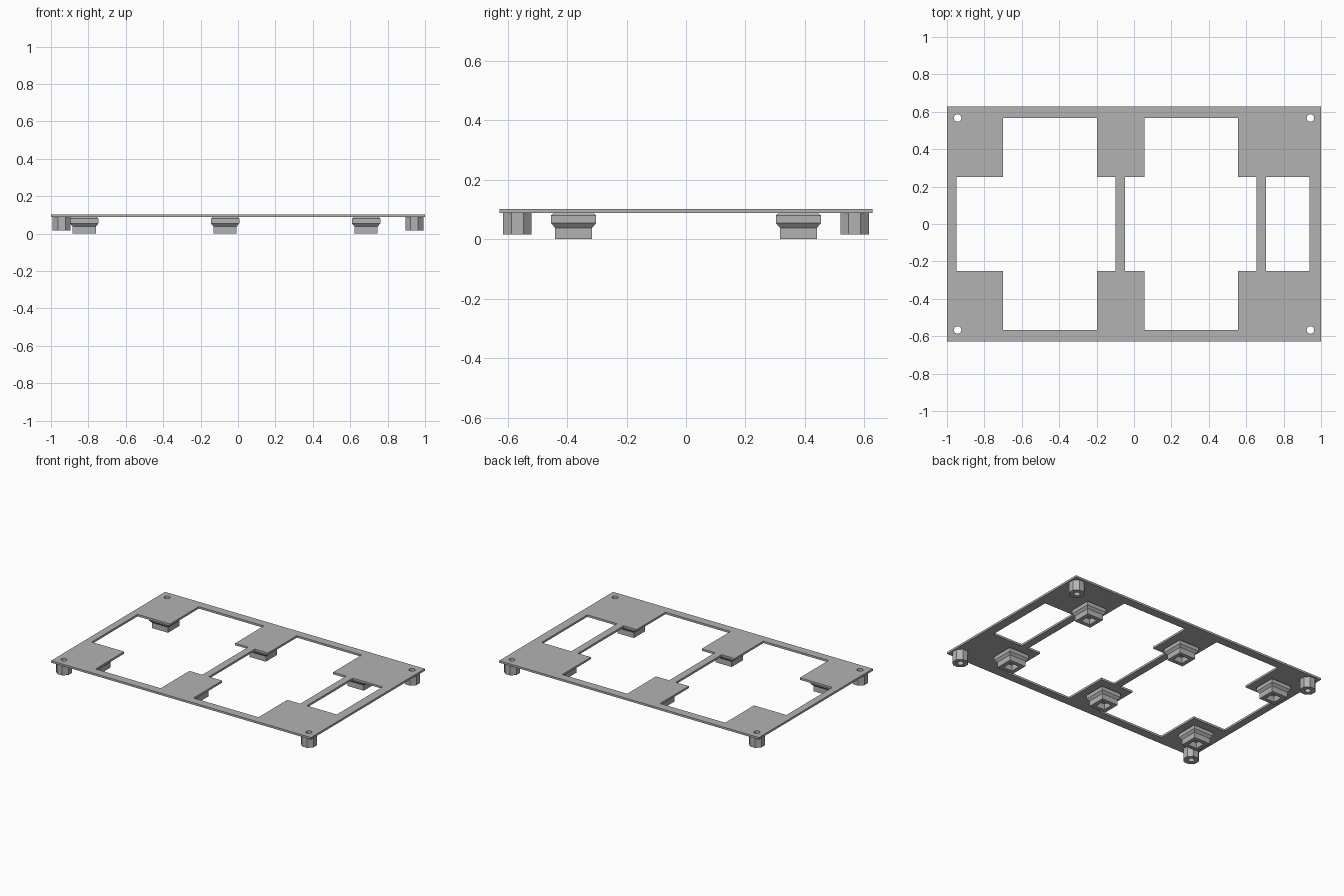
import bpy, bmesh, math

cube = bpy.data.objects.get("Cube")
if cube:
    bpy.data.objects.remove(cube, do_unlink=True)

GREY = (0.45, 0.45, 0.45, 1)
grey = bpy.data.materials.new("plain_grey")
grey.use_nodes = True
grey.diffuse_color = GREY
grey.node_tree.nodes["Principled BSDF"].inputs["Base Color"].default_value = GREY

PLATE_LOW, PLATE_TOP = 0.088, 0.102
HOLE_RADIUS = 0.02
POST_X, POST_Y = 0.943, 0.567
FOOT_Y = 0.378


def ring(radius, sides, cx=0, cy=0, turn=0):
    return [(cx + radius * math.cos(turn + math.tau * i / sides),
             cy + radius * math.sin(turn + math.tau * i / sides)) for i in range(sides)]


def rect(x0, x1, y):
    return [(x0, -y), (x1, -y), (x1, y), (x0, y)]


def cross(wide0, wide1, tall0, tall1, y_in=0.252, y_out=0.568):
    """Plus-shaped opening: a wide band crossed by a taller one."""
    half = [(wide0, y_in), (tall0, y_in), (tall0, y_out),
            (tall1, y_out), (tall1, y_in), (wide1, y_in)]
    return half + [(x, -y) for x, y in reversed(half)]


def add_object(name, bm):
    bmesh.ops.recalc_face_normals(bm, faces=bm.faces)
    mesh = bpy.data.meshes.new(name)
    bm.to_mesh(mesh)
    bm.free()
    mesh.materials.append(grey)
    obj = bpy.data.objects.new(name, mesh)
    bpy.context.collection.objects.link(obj)
    return obj


def slab(name, loops, low, top, location=(0, 0)):
    """Extrude an outline with holes between two heights."""
    curve = bpy.data.curves.new(name + "_outline", 'CURVE')
    curve.dimensions = '2D'
    curve.fill_mode = 'BOTH'
    curve.extrude = (top - low) / 2
    for loop in loops:
        spline = curve.splines.new('POLY')
        spline.points.add(len(loop) - 1)
        for point, (x, y) in zip(spline.points, loop):
            point.co = (x, y, 0, 1)
        spline.use_cyclic_u = True
    helper = bpy.data.objects.new(name + "_outline", curve)
    bpy.context.collection.objects.link(helper)
    bpy.context.view_layer.update()
    depsgraph = bpy.context.evaluated_depsgraph_get()
    flat = bpy.data.meshes.new_from_object(helper.evaluated_get(depsgraph))
    bm = bmesh.new()
    bm.from_mesh(flat)
    bpy.data.objects.remove(helper, do_unlink=True)
    bpy.data.curves.remove(curve)
    bpy.data.meshes.remove(flat)
    bmesh.ops.remove_doubles(bm, verts=bm.verts, dist=0.0001)
    for face in bm.faces:
        face.smooth = False
        face.material_index = 0
    obj = add_object(name, bm)
    obj.location = (*location, (low + top) / 2)
    return obj


def foot(name, x, y):
    """Square stepped foot with a recess in its underside."""
    profile = [(0.035, 0.04), (0.035, 0), (0.062, 0), (0.062, 0.038),
               (0.076, 0.054), (0.076, 0.08), (0.066, PLATE_LOW)]
    bm = bmesh.new()
    rings = [[bm.verts.new((px, py, z)) for px, py in rect(-h, h, h)] for h, z in profile]
    for a, b in zip(rings, rings[1:]):
        for i in range(4):
            j = (i + 1) % 4
            bm.faces.new((a[i], a[j], b[j], b[i]))
    bm.faces.new(rings[0])
    bm.faces.new(rings[-1])
    add_object(name, bm).location = (x, y, 0)


# Flat frame with two plus-shaped openings, a side slot and screw holes
corners = [(sx * POST_X, sy * POST_Y) for sx in (-1, 1) for sy in (-1, 1)]
openings = [cross(-0.95, -0.098, -0.7, -0.198),
            cross(-0.047, 0.656, 0.055, 0.556),
            rect(0.707, 0.937, 0.252)]
holes = [ring(HOLE_RADIUS, 16, x, y) for x, y in corners]
slab("frame_plate", [rect(-1, 1, 0.627)] + openings + holes, PLATE_LOW, PLATE_TOP)

# Octagonal hollow posts under the corners
post_radius = 0.048 / math.cos(math.pi / 8)
for x, y in corners:
    name = f"{'back' if y > 0 else 'front'}_{'left' if x > 0 else 'right'}_post"
    slab(name, [ring(post_radius, 8, turn=math.pi / 8), ring(HOLE_RADIUS, 16)],
         0.015, PLATE_LOW, (x, y))

# Stepped feet in two rows
for side, x in (("right", -0.822), ("middle", -0.069), ("left", 0.685)):
    for end, y in (("front", -FOOT_Y), ("back", FOOT_Y)):
        foot(f"{end}_{side}_foot", x, y)
